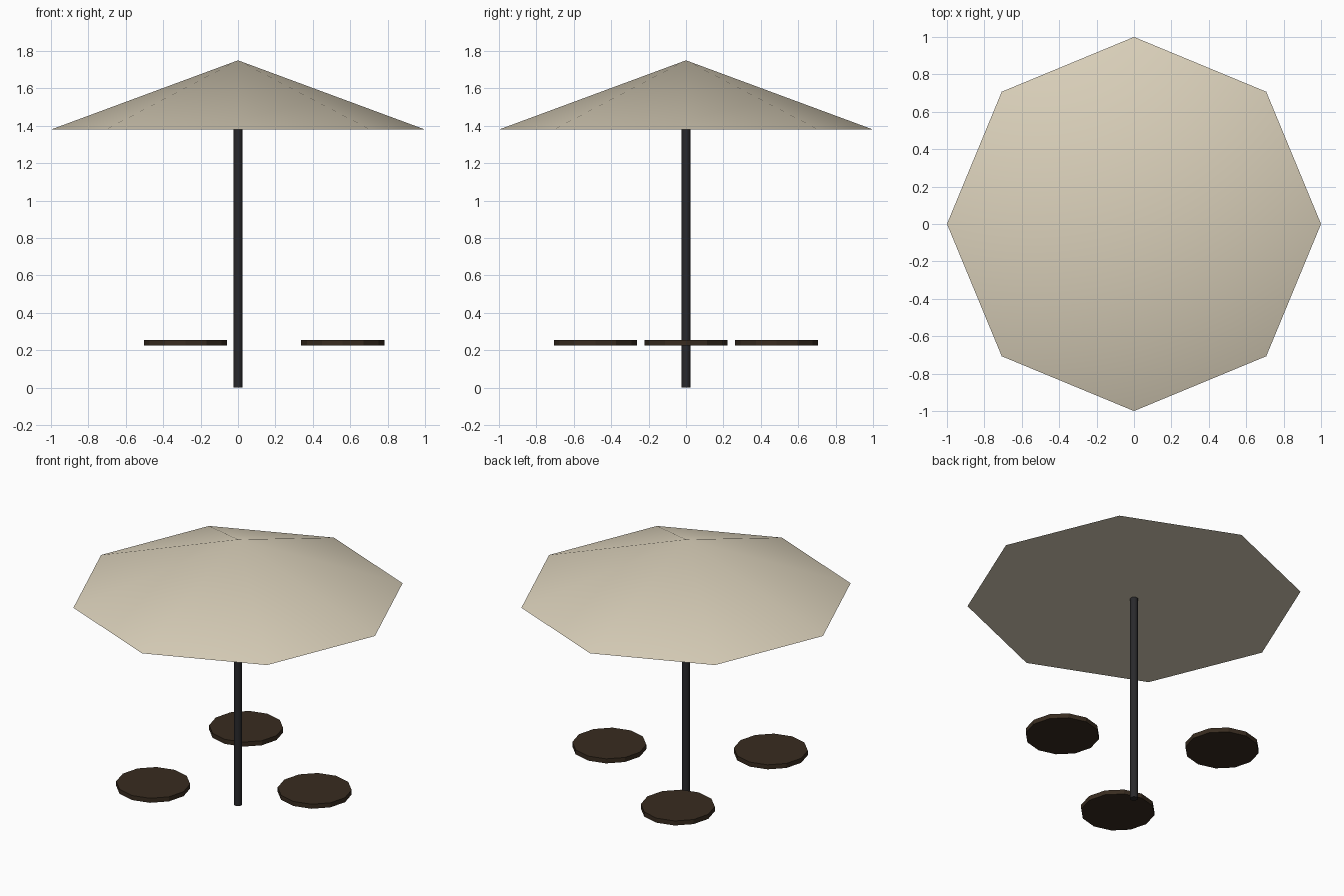
import bpy
from math import pi, cos, sin

if "Cube" in bpy.data.objects:
    bpy.data.objects.remove(bpy.data.objects["Cube"])


def material(name, color):
    mat = bpy.data.materials.new(name)
    mat.diffuse_color = (*color, 1)
    mat.use_nodes = True
    mat.node_tree.nodes["Principled BSDF"].inputs["Base Color"].default_value = mat.diffuse_color
    return mat


def prism(name, mat, sides, r_low, r_high, z0, z1, x=0, y=0, spin=0):
    bpy.ops.mesh.primitive_cone_add(
        vertices=sides, radius1=r_low, radius2=r_high, depth=z1 - z0,
        location=(x, y, (z0 + z1) / 2), rotation=(0, 0, spin))
    obj = bpy.context.object
    obj.name = name
    obj.data.materials.append(mat)
    return obj


cloth = material("cloth", (0.70, 0.63, 0.49))
metal = material("dark_metal", (0.022, 0.022, 0.025))
wood = material("dark_wood", (0.04, 0.025, 0.014))

# Eight-sided parasol canopy, closed underneath
canopy = prism("canopy", cloth, 8, 1.0, 0, 1.38, 1.75)
bpy.ops.object.shade_smooth_by_angle()

# Pole
prism("pole", metal, 12, 0.024, 0.024, 0, 1.385)
bpy.ops.object.shade_smooth_by_angle(angle=pi / 4)

# Three floating round seats around the pole
for i in range(3):
    a = i * 2 * pi / 3
    prism(f"seat_{i + 1}", wood, 12, 0.222, 0.222, 0.225, 0.255,
          0.56 * cos(a), 0.56 * sin(a), a)
